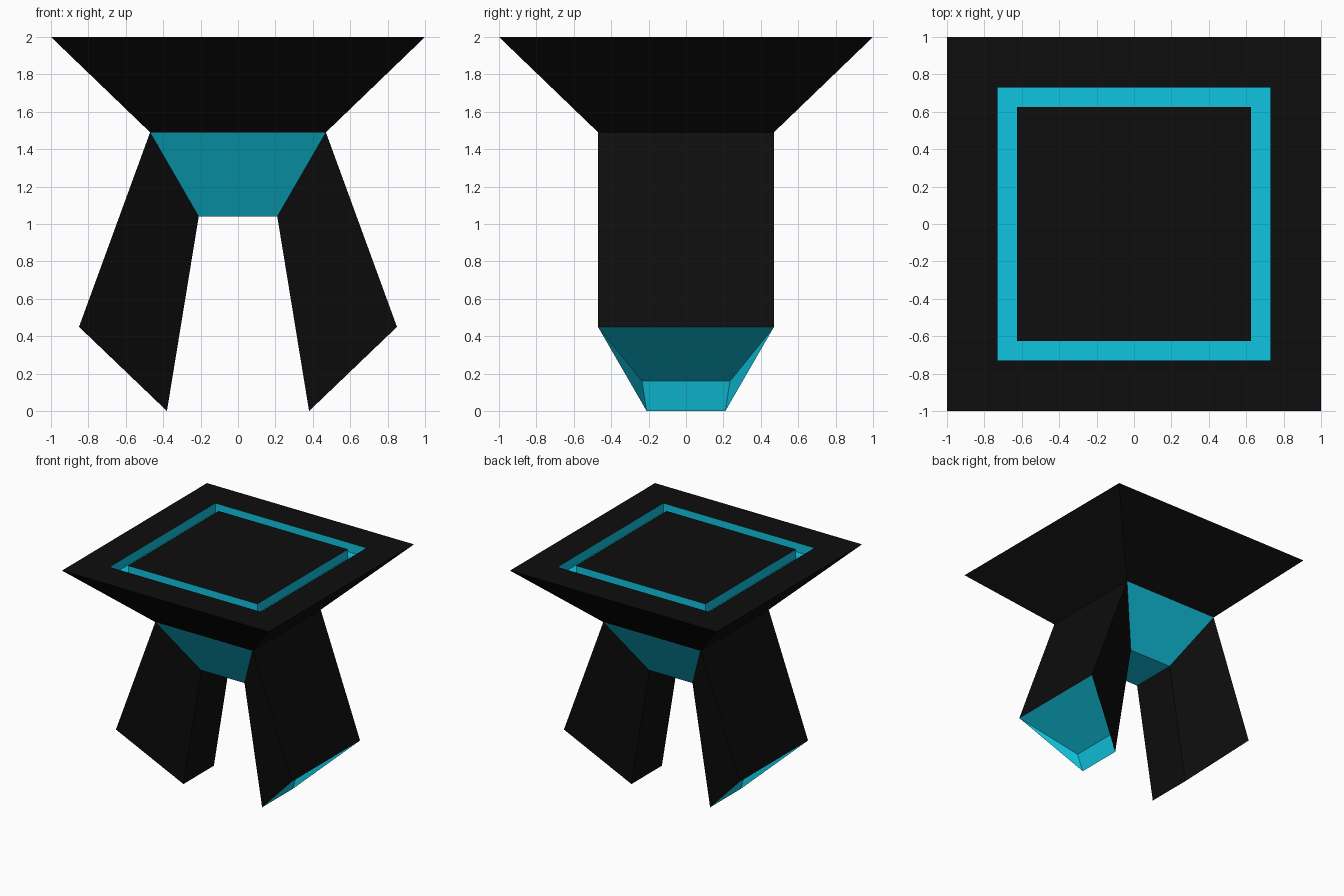
import bpy, bmesh

if "Cube" in bpy.data.objects:
    bpy.data.objects.remove(bpy.data.objects["Cube"])


def material(name, rgb):
    m = bpy.data.materials.new(name)
    m.diffuse_color = (*rgb, 1)
    m.use_nodes = True
    m.node_tree.nodes["Principled BSDF"].inputs["Base Color"].default_value = m.diffuse_color
    return m


BLACK = material("black", (0.004, 0.004, 0.004))
CYAN = material("cyan", (0.005, 0.55, 0.74))


def finish(name, bm):
    bmesh.ops.recalc_face_normals(bm, faces=bm.faces)
    me = bpy.data.meshes.new(name)
    bm.to_mesh(me)
    bm.free()
    me.materials.append(BLACK)
    me.materials.append(CYAN)
    ob = bpy.data.objects.new(name, me)
    bpy.context.collection.objects.link(ob)
    return ob


def face(bm, verts, mat):
    bm.faces.new(verts).material_index = mat


# Table top: stacked square rings (half width, height, colour of band above)
rings = [(0.21, 1.04, 1), (0.47, 1.49, 0), (1, 2, 0), (0.73, 2, 1),
         (0.73, 1.92, 1), (0.625, 1.92, 1), (0.625, 2, 0)]
bm = bmesh.new()
loops = [[bm.verts.new((sx * h, sy * h, z))
          for sx, sy in ((-1, -1), (1, -1), (1, 1), (-1, 1))] for h, z, _ in rings]
for i in range(len(rings) - 1):
    for k in range(4):
        if i == 0 and k % 2:      # the legs join here
            continue
        j = (k + 1) % 4
        face(bm, (loops[i][k], loops[i][j], loops[i + 1][j], loops[i + 1][k]), rings[i][2])
face(bm, loops[0][::-1], 1)
face(bm, loops[-1], 0)
finish("table_top", bm)

# Legs: slanted wedges running out from the hub, with a dented cyan foot
for side, name in ((-1, "left_leg"), (1, "right_leg")):
    bm = bmesh.new()

    def pair(x, y, z):
        return [bm.verts.new((side * x, s * y, z)) for s in (-1, 1)]

    top_out = pair(0.47, 0.47, 1.49)
    top_in = pair(0.21, 0.21, 1.04)
    foot_out = pair(0.85, 0.47, 0.45)
    foot_in = pair(0.38, 0.21, 0)
    notch = pair(0.415, 0.235, 0.16)
    for a, b, mat in ((top_out, foot_out, 0), (top_in, foot_in, 0),
                      (foot_out, notch, 1), (notch, foot_in, 1)):
        face(bm, (a[0], a[1], b[1], b[0]), mat)
    for s in (0, 1):
        face(bm, (top_out[s], foot_out[s], foot_in[s], top_in[s]), 0)
        face(bm, (foot_out[s], notch[s], foot_in[s]), 1)
    finish(name, bm)
